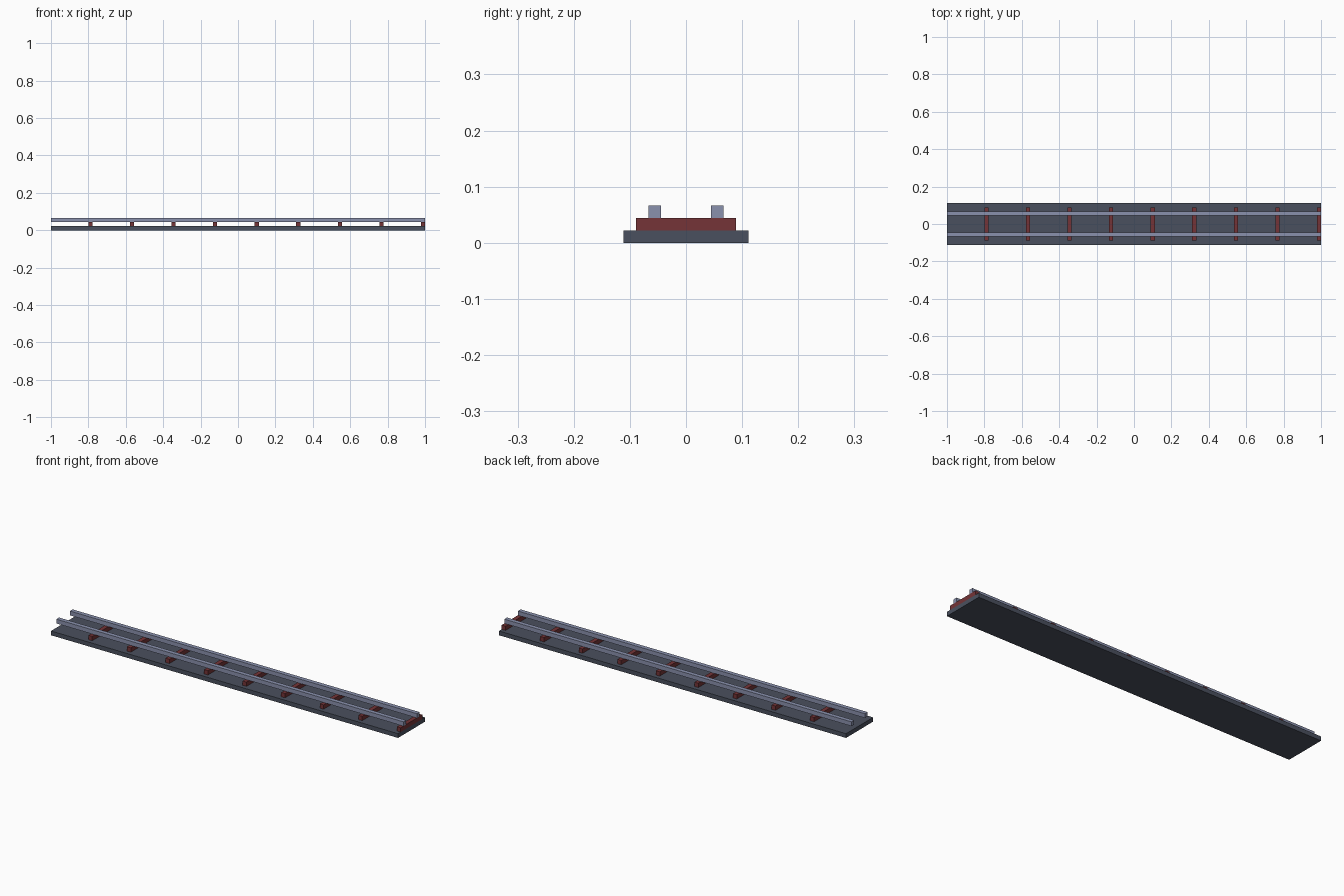
import bpy

if "Cube" in bpy.data.objects:
    bpy.data.objects.remove(bpy.data.objects["Cube"])

U = 2 / 90  # one grid unit of the model


def srgb(c):
    c /= 255
    return c / 12.92 if c <= 0.04045 else ((c + 0.055) / 1.055) ** 2.4


def material(name, r, g, b):
    m = bpy.data.materials.new(name)
    m.diffuse_color = (srgb(r), srgb(g), srgb(b), 1)
    m.use_nodes = True
    m.node_tree.nodes["Principled BSDF"].inputs["Base Color"].default_value = m.diffuse_color
    return m


def box(name, lo, hi, mat):
    bpy.ops.mesh.primitive_cube_add(size=1, location=[(a + b) / 2 for a, b in zip(lo, hi)])
    o = bpy.context.object
    o.name = name
    o.scale = [b - a for a, b in zip(lo, hi)]
    bpy.ops.object.transform_apply(location=False, rotation=False, scale=True)
    o.data.materials.append(mat)
    return o


gravel = material("dark slate grey", 74, 80, 94)
wood = material("dark red brown", 117, 52, 55)
steel = material("blue grey steel", 138, 145, 174)

# Track bed
box("track_bed", (-1, -5 * U, 0), (1, 5 * U, U), gravel)

# Sleepers, evenly spaced from the right end
for i in range(9):
    x = 1 - 10 * U * i
    box(f"sleeper_{i + 1}", (x - U, -4 * U, U), (x, 4 * U, 2 * U), wood)

# Two rails
for name, y in (("front_rail", -3 * U), ("back_rail", 2 * U)):
    box(name, (-1, y, 2 * U), (1, y + U, 3 * U), steel)
